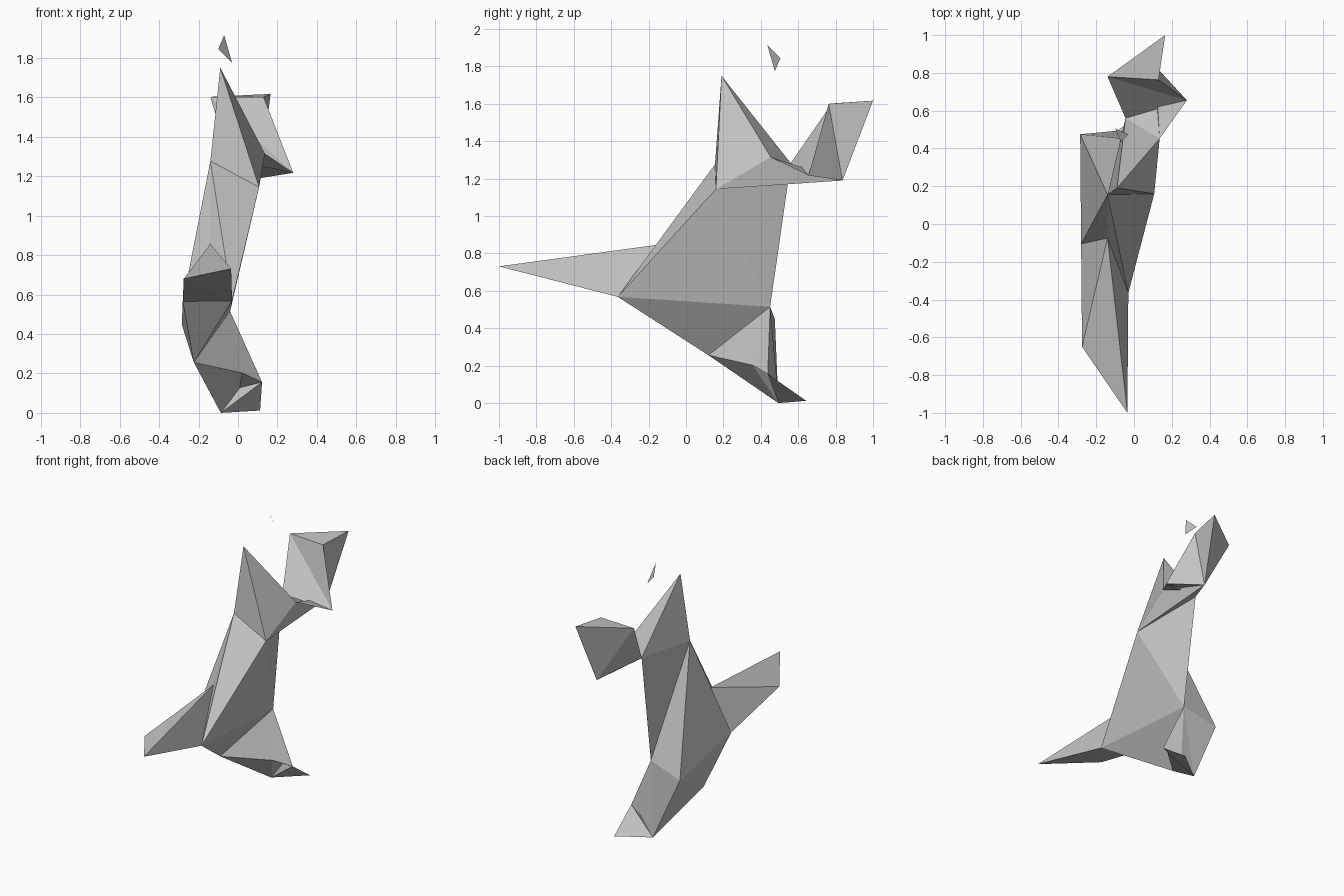
import bpy
import bmesh
from mathutils import Vector

cube = bpy.data.objects.get("Cube")
if cube:
    bpy.data.objects.remove(cube, do_unlink=True)

# One grey stone colour
stone = bpy.data.materials.new("stone_grey")
stone.use_nodes = True
GREY = (0.55, 0.55, 0.55, 1)
stone.diffuse_color = GREY
stone.node_tree.nodes["Principled BSDF"].inputs["Base Color"].default_value = GREY

# Named corners shared by neighbouring parts
corner = dict(
    peak=(-.09, .19, 1.75),
    shoulder_right=(-.14, .155, 1.277),
    shoulder_left=(.107, .16, 1.144),
    neck_front=(.136, .453, 1.315),
    neck_back=(-.045, .56, 1.283),
    cheek=(.28, .655, 1.217),
    chin=(.112, .837, 1.19),
    crown_right=(-.14, .78, 1.602),
    crown_left=(.13, .763, 1.6),
    crown_back=(.165, 1, 1.617),
    hip=(-.04, .45, .515),
    belly=(-.03, -.365, .568),
    tail_top=(-.14, -.075, .857),
    tail_tip=(-.035, -1, .731),
    tail_edge=(-.275, -.65, .68),
    flank=(-.28, -.105, .565),
    haunch=(-.285, .475, .448),
    knee=(-.224, .12, .256),
    shin=(.02, .355, .203),
    ankle=(.122, .437, .156),
    instep=(.01, .485, .128),
    heel=(-.087, .494, 0),
    toe=(.112, .643, .012),
    shard_top=(-.07, .435, 1.915),
    shard_side=(-.1, .505, 1.845),
    shard_low=(-.03, .475, 1.775),
)


def build_part(name, *faces):
    """Make a flat-faced part; each face is given as the names of its corners."""
    bm = bmesh.new()
    rows = [face.split() for face in faces]
    used = sorted({key for row in rows for key in row})
    verts = {key: bm.verts.new(corner[key]) for key in used}
    middle = sum((v.co for v in verts.values()), Vector()) / len(verts)
    for row in rows:
        face = bm.faces.new([verts[key] for key in row])
        face.normal_update()
        # Turn every face away from the middle of its part
        if face.normal.dot(face.calc_center_median() - middle) < 0:
            face.normal_flip()
    mesh = bpy.data.meshes.new(name)
    bm.to_mesh(mesh)
    bm.free()
    mesh.materials.append(stone)
    obj = bpy.data.objects.new(name, mesh)
    bpy.context.collection.objects.link(obj)


# Pointed upper crest
build_part(
    "crest",
    "peak shoulder_right shoulder_left",
    "peak shoulder_left neck_front",
    "peak neck_front neck_back",
    "peak neck_back shoulder_right",
)

# Tall main body
build_part(
    "body",
    "shoulder_right shoulder_left belly",
    "shoulder_right belly tail_top",
    "shoulder_right tail_top flank",
    "shoulder_right flank haunch",
    "shoulder_right haunch hip",
    "shoulder_right hip neck_back",
    "shoulder_left belly hip",
    "shoulder_left hip neck_back",
    "belly hip knee",
    "belly knee flank",
    "flank knee haunch",
)

# Long spike reaching forward
build_part(
    "tail",
    "tail_top tail_tip belly",
    "tail_top tail_tip tail_edge",
    "tail_top tail_edge flank",
    "belly tail_tip tail_edge",
    "belly tail_edge flank",
)

# Wedge joining the body and head
build_part(
    "neck",
    "neck_front neck_back cheek",
    "neck_front cheek chin",
    "neck_front chin shoulder_left",
    "shoulder_left chin neck_back",
)

# Prism-shaped head
build_part(
    "head",
    "crown_right crown_left crown_back",
    "crown_right crown_left cheek",
    "crown_right cheek neck_back",
    "crown_left crown_back chin",
    "crown_left chin cheek",
    "crown_back crown_right chin",
    "crown_right neck_back chin",
)

# Folded lower leg
build_part(
    "leg",
    "hip knee shin",
    "hip shin ankle",
    "hip ankle instep",
    "hip instep heel",
    "hip heel haunch",
    "haunch heel knee",
    "knee shin heel",
    "shin instep heel",
    "shin ankle instep",
)

# Thin foot plate
build_part(
    "foot",
    "ankle instep heel",
    "ankle heel toe",
)

# Loose floating sliver
build_part("shard", "shard_top shard_side shard_low")
